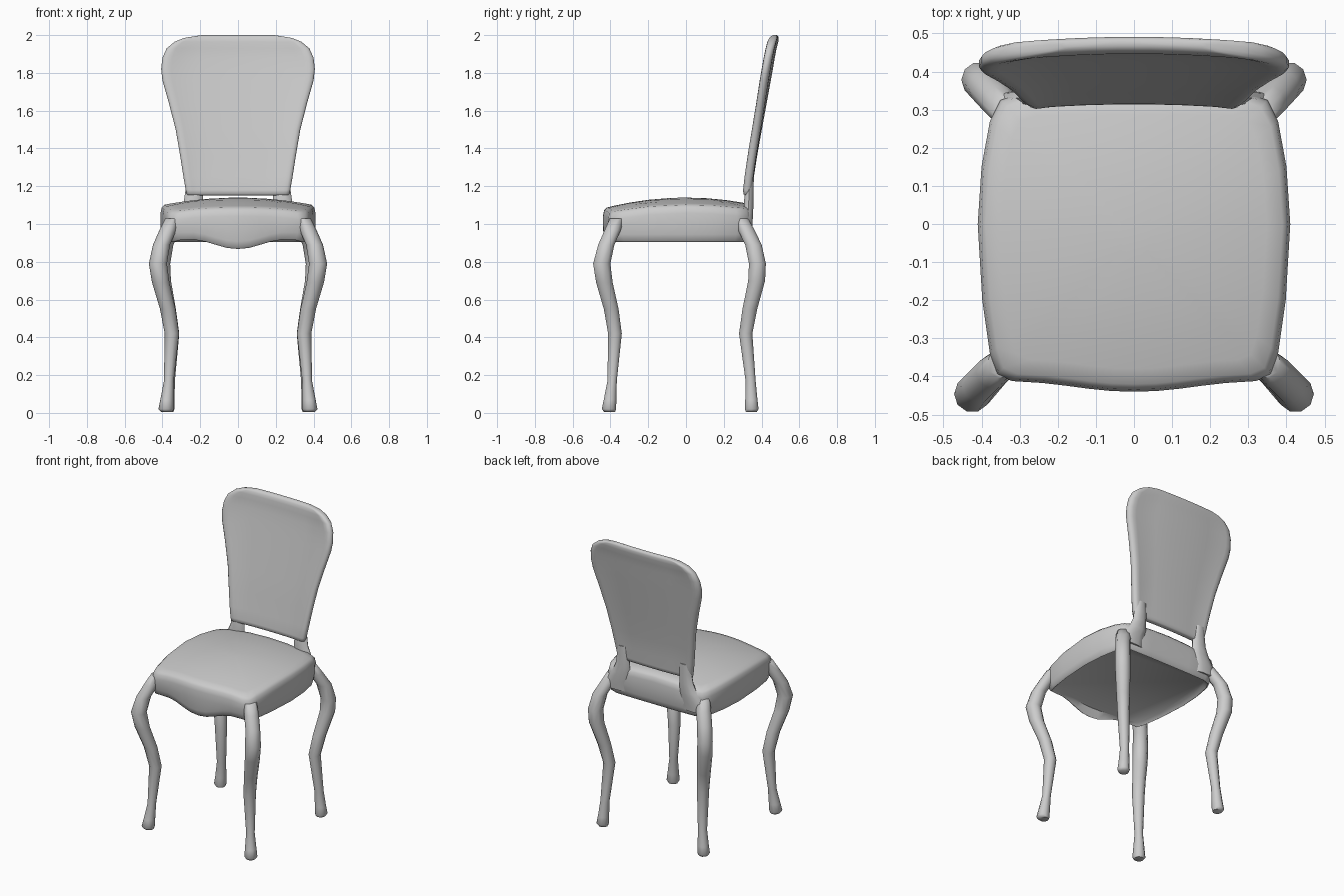
import bpy, bmesh, math


def loft(name, rings, mirror=False):
    """Skin a stack of equal-length closed rings and cap both ends."""
    bm = bmesh.new()
    rows = [[bm.verts.new(p) for p in ring] for ring in rings]
    n = len(rows[0])
    for a, b in zip(rows, rows[1:]):
        for i in range(n):
            j = (i + 1) % n
            bm.faces.new((a[i], a[j], b[j], b[i]))
    bm.faces.new(rows[0][::-1])
    bm.faces.new(rows[-1])
    bmesh.ops.recalc_face_normals(bm, faces=bm.faces)
    me = bpy.data.meshes.new(name)
    bm.to_mesh(me)
    bm.free()
    ob = bpy.data.objects.new(name, me)
    bpy.context.collection.objects.link(ob)
    if mirror:
        ob.modifiers.new("mirror", 'MIRROR')
    bpy.ops.object.select_all(action='DESELECT')
    ob.select_set(True)
    bpy.context.view_layer.objects.active = ob
    bpy.ops.object.shade_smooth_by_angle(angle=math.radians(60))
    return ob


def oval(x, y, z, rx, ry, n=10):
    return [(x + rx * math.cos(2 * math.pi * i / n),
             y + ry * math.sin(2 * math.pi * i / n), z) for i in range(n)]


# Seat: half outline (x, y, lower edge z), wavy apron along the front
half = [(0, -.44, .868), (.06, -.438, .873), (.12, -.432, .889), (.18, -.424, .906),
        (.24, -.417, .916), (.32, -.412, .915), (.36, -.395, .905), (.378, -.34, .905),
        (.398, -.2, .905), (.41, 0, .905), (.4, .15, .905), (.378, .27, .905),
        (.35, .325, .905), (.3, .342, .905), (.15, .345, .905), (0, .345, .905)]
outline = half + [(-x, y, b) for x, y, b in half[-2:0:-1]]


def dome(x, y):
    return 1.14 - .25 * x * x - .3 * y * y


def seat_ring(s, height):
    ring = []
    for x, y, b in outline:
        px, py = x * s, (y + .04) * s - .04
        ring.append((px, py, height(px, py, b)))
    return ring


seat_rings = [seat_ring(.9, lambda x, y, b: .925),
              seat_ring(.945, lambda x, y, b: b),
              seat_ring(.965, lambda x, y, b: b + .006),
              seat_ring(.985, lambda x, y, b: b + .04),
              seat_ring(1, lambda x, y, b: .99),
              seat_ring(1, lambda x, y, b: dome(x, y) - .04),
              seat_ring(.985, lambda x, y, b: dome(x, y) - .012)]
seat_rings += [seat_ring(s, lambda x, y, b: dome(x, y)) for s in (.95, .85, .65, .4, .1)]
loft("seat", seat_rings)

# Cabriole legs: (x, y, z, radius)
front = [(.378, -.404, .005, .03), (.381, -.408, .02, .04), (.376, -.402, .07, .035),
         (.366, -.391, .17, .026), (.35, -.376, .42, .038), (.372, -.396, .55, .041),
         (.409, -.432, .69, .046), (.424, -.446, .79, .048), (.405, -.422, .89, .045),
         (.37, -.387, .97, .045), (.345, -.365, 1.03, .04)]
back = [(.372, .346, .005, .03), (.375, .348, .02, .038), (.37, .346, .07, .034),
        (.362, .342, .17, .028), (.348, .316, .42, .037), (.37, .338, .55, .041),
        (.402, .374, .7, .047), (.406, .378, .79, .047), (.388, .357, .89, .046),
        (.352, .318, .97, .046), (.33, .29, 1.03, .04)]
for name, path in (("front_leg", front), ("back_leg", back)):
    loft(name, [oval(x, y, z, r, r) for x, y, z, r in path], mirror=True)

# Posts joining the seat corners to the backrest: (x, y, z, half width, half depth)
post = [(.285, .322, .94, .085, .025), (.278, .326, 1.0, .082, .027),
        (.25, .33, 1.06, .066, .027), (.236, .332, 1.12, .051, .026),
        (.232, .335, 1.18, .046, .024), (.232, .345, 1.25, .035, .015)]
loft("backrest_post", [oval(*p) for p in post], mirror=True)

# Backrest: slab section (u across, v depth) with a raised rim, lofted upwards
quarter = [(1, .35), (.975, .8), (.93, 1), (.87, .95), (.78, .7), (.5, .7), (.2, .7)]
top_side = quarter + [(-u, v) for u, v in quarter[::-1]]
section = top_side + [(-u, -v) for u, v in top_side]

# rows: (z, half width, half thickness, centre y, rim 0..1)
rows = [(1.152, .262, .010, .332, 0), (1.158, .272, .019, .333, 0), (1.18, .277, .023, .335, .4),
        (1.25, .289, .023, .344, 1), (1.36, .306, .023, .361, 1), (1.5, .33, .023, .386, 1),
        (1.64, .366, .023, .412, 1), (1.76, .4, .023, .434, 1), (1.82, .407, .023, .445, 1),
        (1.88, .4, .023, .455, 1), (1.93, .378, .023, .463, .8), (1.965, .335, .023, .468, .2),
        (1.985, .285, .02, .471, 0), (1.995, .225, .015, .473, 0), (2.0, .19, .007, .474, 0)]
rings = []
for z, w, t, cy, rim in rows:
    ring = []
    for u, v in section:
        if abs(u) < .9:
            full = math.copysign(1, v)
            v = full + (v - full) * rim
        x = u * w
        ring.append((x, cy + v * t - .15 * x * x, z))
    rings.append(ring)
loft("backrest", rings)
